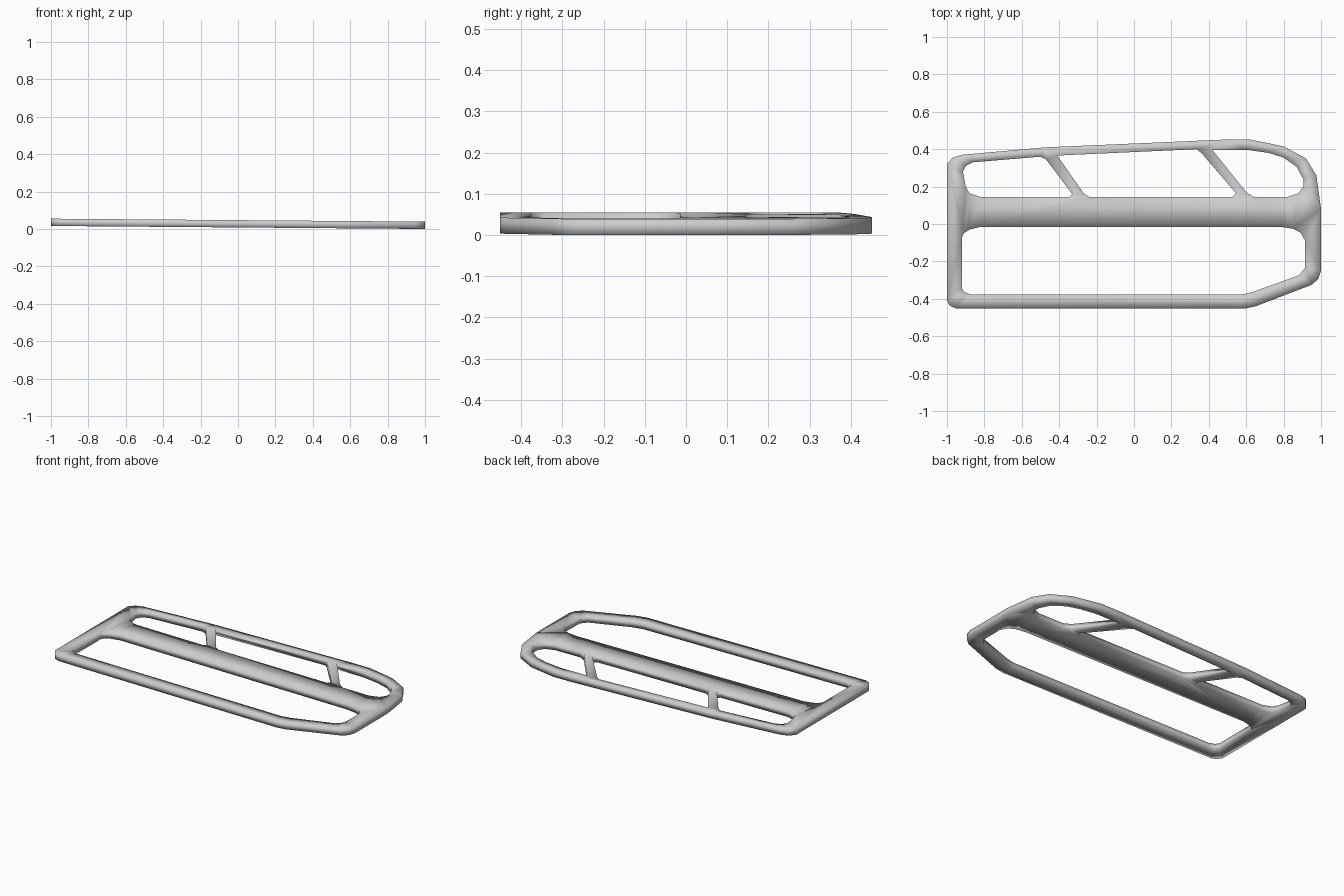
import bpy, bmesh

if "Cube" in bpy.data.objects:
    bpy.data.objects.remove(bpy.data.objects["Cube"])

# Plate outline and window outlines, seen from above
OUTER = [(-1, -.41), (-.985, -.437), (-.95, -.452), (.59, -.452), (.65, -.44), (.95, -.325),
         (.985, -.295), (1, -.25), (1, .08), (.975, .26), (.92, .35), (.8, .415), (.62, .452),
         (.5, .452), (-.47, .41), (-.92, .37), (-.97, .355), (-1, .32)]
LOWER_WINDOW = [(-.92, -.07), (-.92, -.345), (-.905, -.365), (-.87, -.378), (.57, -.378),
                (.63, -.365), (.88, -.275), (.915, -.235), (.915, -.09), (.89, -.045),
                (.85, -.025), (.78, -.015), (-.82, -.015), (-.88, -.03), (-.91, -.05)]
LEFT_WINDOW = [(-.915, .28), (-.9, .31), (-.86, .33), (-.5, .36), (-.47, .345), (-.33, .16),
               (-.345, .145), (-.82, .145), (-.88, .165), (-.9, .2)]
MIDDLE_WINDOW = [(-.41, .366), (.335, .4), (.36, .38), (.545, .165), (.525, .145),
                 (-.24, .145), (-.27, .165)]
RIGHT_WINDOW = [(.42, .395), (.6, .397), (.72, .38), (.8, .355), (.87, .305), (.905, .24),
                (.905, .2), (.88, .165), (.82, .145), (.64, .145), (.6, .17)]

THICKNESS = 0.039
SLOPE = 0.008


def add_loop(bm, points):
    verts = [bm.verts.new((x, y, SLOPE * (1 - x))) for x, y in points]
    return [bm.edges.new((verts[i - 1], verts[i])) for i in range(len(verts))]


# Fill the sloping outline around its windows, then thicken it
bm = bmesh.new()
edges = []
for loop in (OUTER, LOWER_WINDOW, LEFT_WINDOW, MIDDLE_WINDOW, RIGHT_WINDOW):
    edges += add_loop(bm, loop)
bmesh.ops.triangle_fill(bm, use_beauty=True, use_dissolve=False, edges=edges, normal=(0, 0, 1))
result = bmesh.ops.extrude_face_region(bm, geom=bm.faces[:], use_keep_orig=True)
top = [g for g in result["geom"] if isinstance(g, bmesh.types.BMVert)]
bmesh.ops.translate(bm, verts=top, vec=(0, 0, THICKNESS))
bmesh.ops.recalc_face_normals(bm, faces=bm.faces[:])

# Fully smooth shading gives the bars their rounded look
for face in bm.faces:
    face.smooth = True
mesh = bpy.data.meshes.new("window_frame")
bm.to_mesh(mesh)
bm.free()
bpy.context.collection.objects.link(bpy.data.objects.new("window_frame", mesh))
